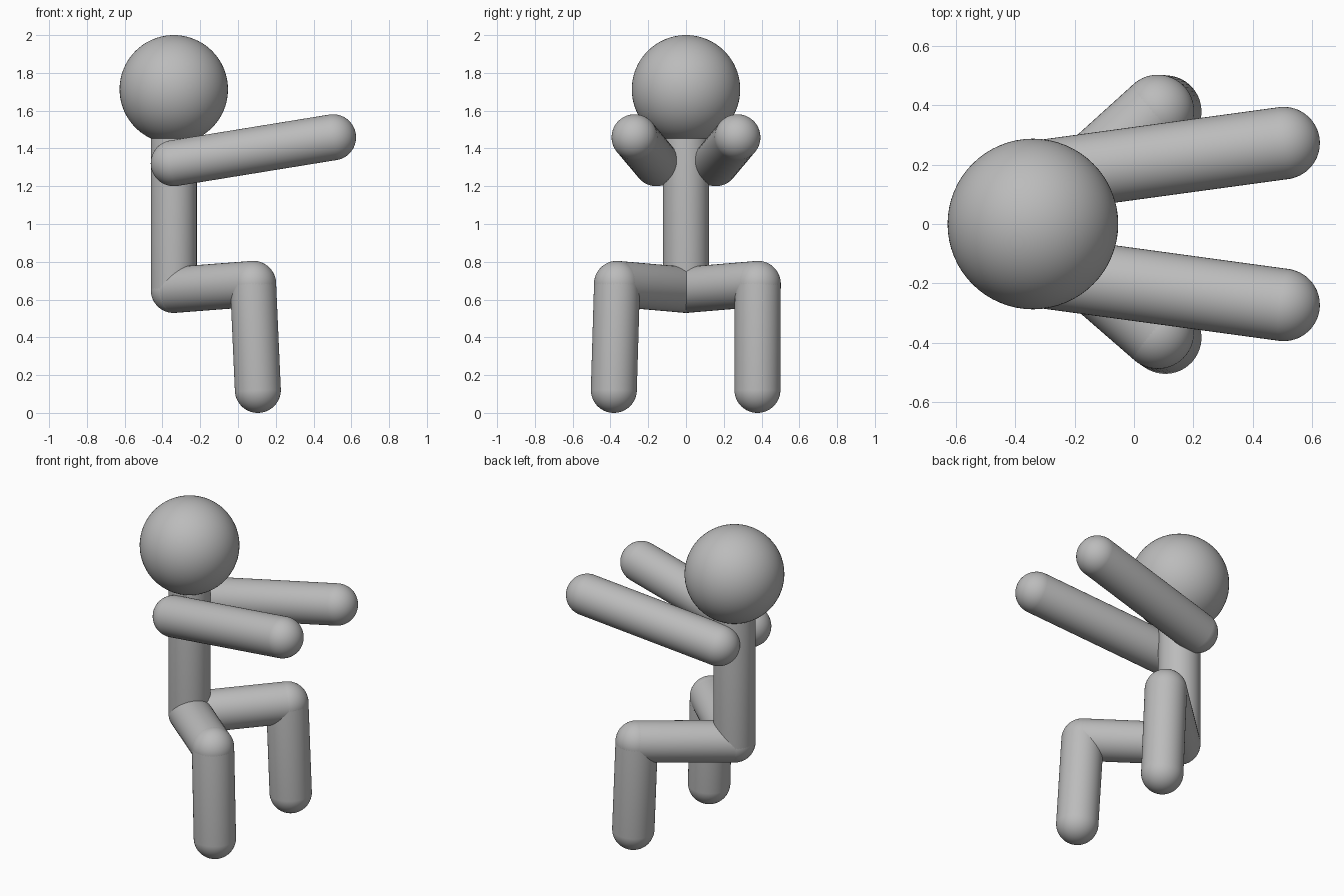
import bpy, bmesh
from mathutils import Vector

if "Cube" in bpy.data.objects:
    bpy.data.objects.remove(bpy.data.objects["Cube"])

R = 0.122  # limb radius

grey = bpy.data.materials.new("grey")
grey.diffuse_color = (0.5, 0.5, 0.5, 1)
grey.use_nodes = True
grey.node_tree.nodes["Principled BSDF"].inputs["Base Color"].default_value = grey.diffuse_color


def finish(name, bm):
    for f in bm.faces:
        f.smooth = True
    me = bpy.data.meshes.new(name)
    bm.to_mesh(me)
    bm.free()
    me.materials.append(grey)
    ob = bpy.data.objects.new(name, me)
    bpy.context.collection.objects.link(ob)
    return ob


def capsule(name, a, b, r=R):
    """Round-ended limb: a sphere whose middle band is stretched from a to b."""
    a, b = Vector(a), Vector(b)
    d = b - a
    bm = bmesh.new()
    bmesh.ops.create_uvsphere(bm, u_segments=48, v_segments=33, radius=r)
    for v in bm.verts:
        if v.co.z > 0:
            v.co.z += d.length
    bmesh.ops.rotate(bm, verts=bm.verts, cent=(0, 0, 0),
                     matrix=d.to_track_quat('Z', 'Y').to_matrix())
    bmesh.ops.translate(bm, verts=bm.verts, vec=a)
    return finish(name, bm)


# head
bm = bmesh.new()
bmesh.ops.create_uvsphere(bm, u_segments=64, v_segments=40, radius=0.287)
bmesh.ops.translate(bm, verts=bm.verts, vec=(-0.34, 0, 1.713))
finish("head", bm)

# torso
hip = (-0.34, 0, 0.651)
capsule("torso", hip, (-0.34, 0, 1.5))

# arms and legs, slightly different on each side
sides = {
    "front": (-1, (0.08, -0.365, 0.683), (0.105, -0.382, R)),
    "back": (1, (0.08, 0.38, 0.683), (0.105, 0.378, R)),
}
for side, (s, knee, foot) in sides.items():
    capsule(side + "_arm", (-0.34, s * 0.157, 1.322), (0.503, s * 0.272, 1.459))
    capsule(side + "_thigh", hip, knee)
    capsule(side + "_shin", knee, foot)
